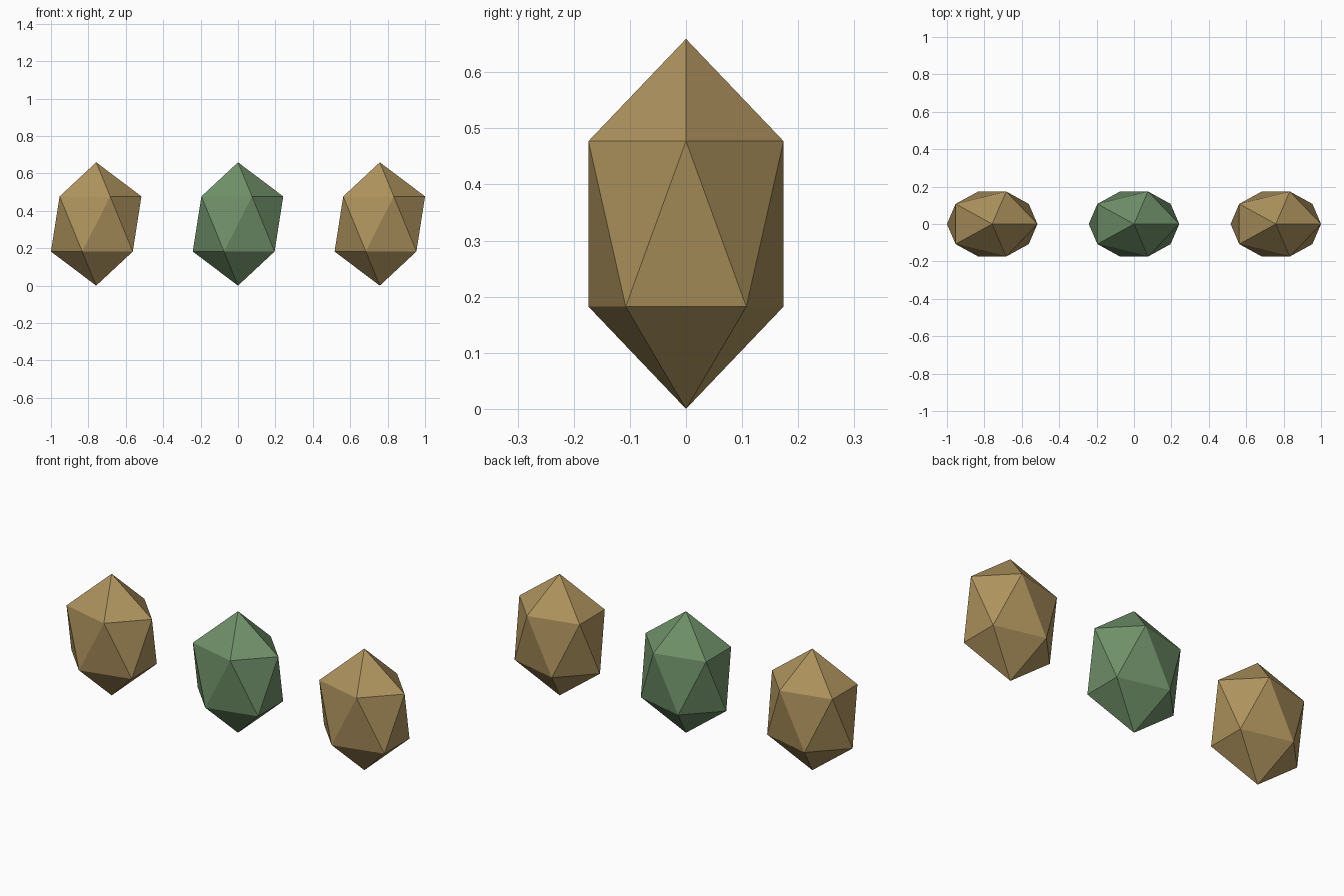
import bpy

if "Cube" in bpy.data.objects:
    bpy.data.objects.remove(bpy.data.objects["Cube"])

RADII = (0.2704, 0.2044, 0.3297)
SPACING = 0.7582


def material(name, color):
    mat = bpy.data.materials.new(name)
    mat.diffuse_color = (*color, 1.0)
    mat.use_nodes = True
    mat.node_tree.nodes["Principled BSDF"].inputs["Base Color"].default_value = mat.diffuse_color
    return mat


tan = material("tan", (0.42, 0.29, 0.11))
green = material("green", (0.16, 0.28, 0.14))


# Each gem is a stretched icosahedron standing on its point
def gem(name, x, mat):
    bpy.ops.mesh.primitive_ico_sphere_add(subdivisions=1, radius=1, location=(x, 0, RADII[2]))
    obj = bpy.context.object
    obj.name = name
    obj.scale = RADII
    bpy.ops.object.transform_apply(location=False, rotation=False, scale=True)
    obj.data.materials.append(mat)
    return obj


# Row of three: tan on the outside, green in the middle
gem("left_gem", -SPACING, tan)
gem("middle_gem", 0, green)
gem("right_gem", SPACING, tan)
